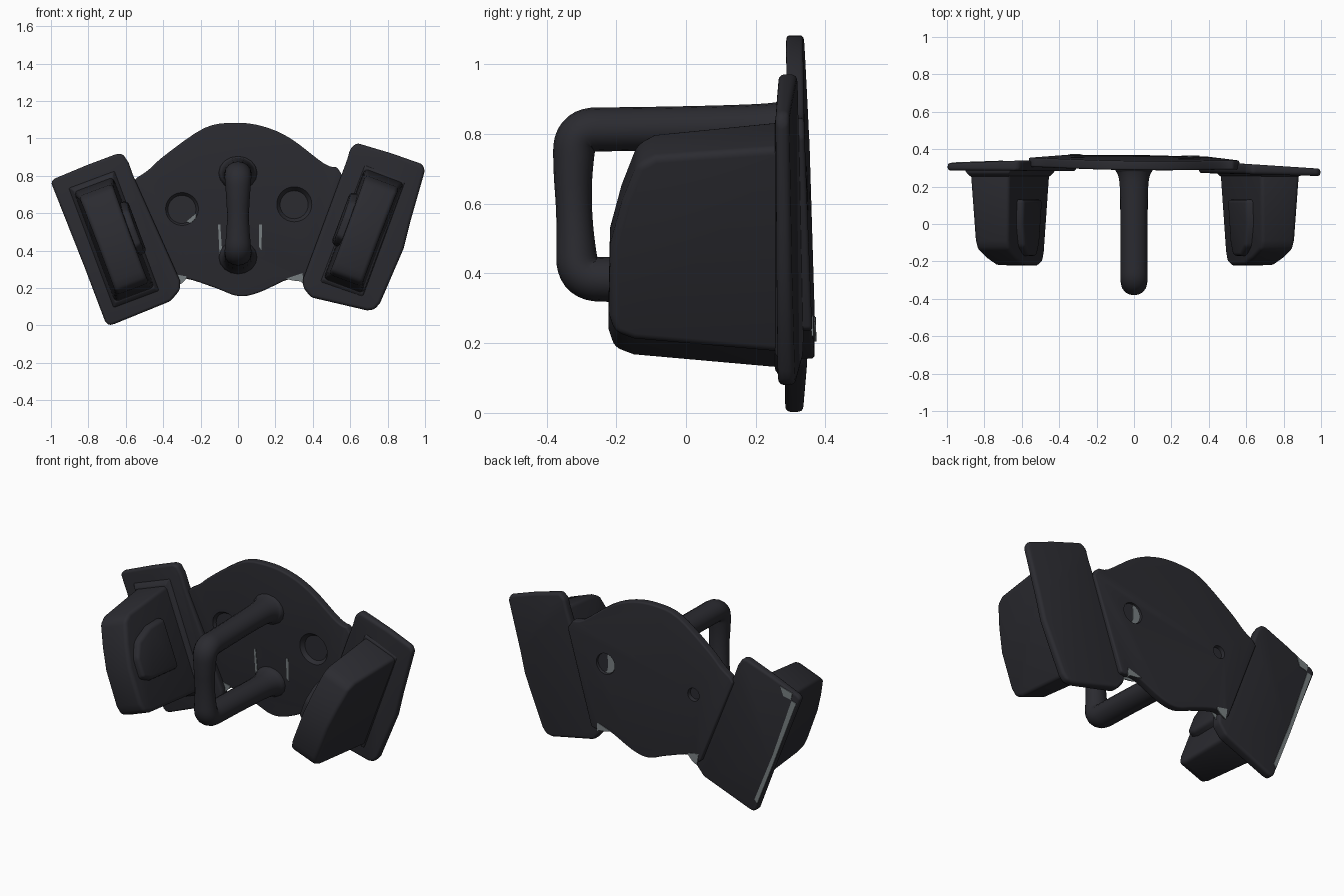
import bpy, bmesh, math
from mathutils import Vector

if "Cube" in bpy.data.objects:
    bpy.data.objects.remove(bpy.data.objects["Cube"])


def material(name, rgb):
    m = bpy.data.materials.new(name)
    m.diffuse_color = (*rgb, 1)
    m.use_nodes = True
    m.node_tree.nodes["Principled BSDF"].inputs["Base Color"].default_value = m.diffuse_color
    return m


charcoal = material("charcoal", (0.024, 0.024, 0.030))
grey = material("worn grey", (0.19, 0.215, 0.225))


def select(ob):
    bpy.ops.object.select_all(action='DESELECT')
    ob.select_set(True)
    bpy.context.view_layer.objects.active = ob


def finish(ob, bevel=0.0, segments=4, cutters=(), angle=35, mat=charcoal):
    """Round the edges, cut the recesses, then shade smooth."""
    ob.data.materials.clear()
    ob.data.materials.append(mat)
    select(ob)
    if bevel:
        m = ob.modifiers.new("round", 'BEVEL')
        m.width, m.segments = bevel, segments
        m.limit_method, m.angle_limit = 'ANGLE', math.radians(25)
        bpy.ops.object.modifier_apply(modifier=m.name)
    for c in cutters:
        m = ob.modifiers.new("cut", 'BOOLEAN')
        m.operation, m.solver, m.object = 'DIFFERENCE', 'EXACT', c
        bpy.ops.object.modifier_apply(modifier=m.name)
        bpy.data.objects.remove(c)
    bpy.ops.object.shade_smooth_by_angle(angle=math.radians(angle))


def prism(name, points, place):
    """Prism between two copies of an outline; place(a, b, end) gives positions."""
    bm = bmesh.new()
    rings = [[bm.verts.new(place(a, b, end)) for a, b in points] for end in (0, 1)]
    n = len(points)
    bm.faces.new(rings[0])
    bm.faces.new(rings[1][::-1])
    for i in range(n):
        j = (i + 1) % n
        bm.faces.new((rings[0][j], rings[0][i], rings[1][i], rings[1][j]))
    bmesh.ops.recalc_face_normals(bm, faces=bm.faces)
    me = bpy.data.meshes.new(name)
    bm.to_mesh(me)
    bm.free()
    ob = bpy.data.objects.new(name, me)
    bpy.context.collection.objects.link(ob)
    return ob


def spline(pts, steps=4):
    """Smooth open curve through the points."""
    p = [Vector(q) for q in [pts[0]] + pts + [pts[-1]]]
    out = []
    for i in range(1, len(p) - 2):
        a, b, c, d = p[i - 1:i + 3]
        for s in range(steps):
            t = s / steps
            out.append(0.5 * (2 * b + (c - a) * t + (2 * a - 5 * b + 4 * c - d) * t * t
                              + (3 * b - a - 3 * c + d) * t ** 3))
    return [tuple(v) for v in out] + [pts[-1]]


def disc_cutter(x, z, y0, y1, r0, r1):
    bpy.ops.mesh.primitive_cone_add(vertices=40, radius1=r1, radius2=r0, depth=y1 - y0,
                                    location=(x, (y0 + y1) / 2, z),
                                    rotation=(math.pi / 2, 0, 0))
    ob = bpy.context.object
    ob.hide_render = True
    return ob


# front (e=0) and back (e=1) depth of the plate and of the flanges
def plate_y(x, z, e):
    return (0.288, 0.337)[e] + (1.08 - z) * 0.035 - 0.012 * x


def flange_y(x, z, e):
    return (0.275, 0.328)[e] - 0.015 * x - (0.01, 0.05)[e] * (abs(x) - 0.65)


# centre plate: domed top, bulging bottom, leaning slightly, with round dimples
top = spline([(-0.54, 0.79), (-0.48, 0.83), (-0.39, 0.91), (-0.18, 1.055), (-0.02, 1.083),
              (0.13, 1.065), (0.28, 1.0), (0.46, 0.865), (0.53, 0.845)])
bottom = spline([(0.36, 0.235), (0.28, 0.25), (0.11, 0.175), (0.0, 0.157),
                 (-0.12, 0.20), (-0.28, 0.25), (-0.34, 0.22)])
outline = [(-0.565, 0.76)] + top + [(0.565, 0.79), (0.39, 0.24)] + bottom + [(-0.36, 0.24)]
plate = prism("centre_plate", outline, lambda x, z, e: (x, plate_y(x, z, e), z))
cuts = []
for x, z, r in ((-0.30, 0.62, 0.035), (0.30, 0.645, 0.06)):
    cuts.append(disc_cutter(x, z, 0.25, 0.325, 0.13, 0.075))    # front dimple
    cuts.append(disc_cutter(x, z, 0.335, 0.40, r, r + 0.012))   # rear dimple
finish(plate, 0.016, cutters=cuts)

# side flanges: tilted rounded slabs
flanges = {
    "left_flange": [(-1.0, 0.765), (-0.98, 0.785), (-0.80, 0.86), (-0.645, 0.918), (-0.615, 0.915),
                    (-0.585, 0.87), (-0.56, 0.80), (-0.31, 0.24), (-0.31, 0.19), (-0.36, 0.13),
                    (-0.66, 0.008), (-0.69, 0.0), (-0.71, 0.02), (-0.82, 0.31)],
    "right_flange": [(0.635, 0.975), (0.60, 0.945), (0.585, 0.89), (0.345, 0.24), (0.35, 0.20),
                     (0.39, 0.15), (0.69, 0.08), (0.73, 0.085), (0.76, 0.12), (0.885, 0.41),
                     (0.92, 0.55), (1.0, 0.83), (0.985, 0.862), (0.82, 0.92)],
}
for name, pts in flanges.items():
    finish(prism(name, pts, lambda x, z, e: (x, flange_y(x, z, e), z)), 0.018)

# side blocks: drafted housings with sloping upper nose, base fillet and inner bump
block = [(0.30, 0.325), (-0.09, 0.29), (-0.14, 0.262), (-0.185, 0.14), (-0.218, 0.01),
         (-0.222, -0.20), (-0.205, -0.255), (-0.15, -0.275), (0.30, -0.31)]
fillet = [(0.30, 0.352), (0.272, 0.347), (0.255, 0.327), (0.255, -0.311),
          (0.272, -0.33), (0.30, -0.336)]
bump = [(0.13, 0.21), (0.0, 0.205), (-0.12, 0.15), (-0.17, 0.05), (-0.17, -0.09),
        (-0.10, -0.13), (0.13, -0.15)]
tilt = math.radians(20.5)
for label, side, cx, cz in (("left", -1, -0.66, 0.452), ("right", 1, 0.67, 0.498)):
    def place(u, y, v, side=side, cx=cx, cz=cz):
        # u runs outward across the block, v runs up its length
        return (cx + side * (u * math.cos(tilt) + v * math.sin(tilt)), y,
                cz - u * math.sin(tilt) + v * math.cos(tilt))

    def half(y):
        return 0.09 + 0.045 * (y + 0.22)

    body = prism(label + "_block", block,
                 lambda y, v, e: place((-1, 1)[e] * half(y), y, v))
    finish(body, 0.022)
    base = prism(label + "_block_fillet", fillet,
                 lambda y, v, e: place((-1, 1)[e] * (0.112 + max(0, y - 0.255) * 0.6), y, v))
    finish(base, 0.006, 3)
    pad = prism(label + "_block_bump", bump, lambda y, v, e: place(
        -(half(y) + 0.036) if e == 0 else 0, y, 0.03 + (v - 0.03) * (0.8 if e == 0 else 1)))
    finish(pad, 0.018, 3)

# handle: one bent tube, flared where it meets the plate
path = [(0.325, 0.815, 1.5), (0.285, 0.815, 1.4), (0.265, 0.818, 1.15), (0.20, 0.82, 1.02),
        (0.0, 0.817, 0.98), (-0.20, 0.814, 0.98), (-0.318, 0.812, 1.0), (-0.325, 0.69, 0.87),
        (-0.322, 0.60, 0.8), (-0.318, 0.51, 0.83), (-0.31, 0.385, 1.0), (-0.19, 0.382, 1.0),
        (0.0, 0.375, 1.0), (0.21, 0.365, 1.02), (0.275, 0.365, 1.15), (0.305, 0.365, 1.4),
        (0.345, 0.365, 1.5)]
cu = bpy.data.curves.new("handle", 'CURVE')
cu.dimensions = '3D'
cu.bevel_depth, cu.bevel_resolution = 0.064, 6
sp = cu.splines.new('NURBS')
sp.points.add(len(path) - 1)
for p, (y, z, r) in zip(sp.points, path):
    p.co = (0, y, z, 1)
    p.radius = r
sp.use_endpoint_u = True
sp.order_u = 3
sp.resolution_u = 8
handle = bpy.data.objects.new("handle", cu)
bpy.context.collection.objects.link(handle)
select(handle)
bpy.ops.object.convert(target='MESH')
handle = bpy.context.object
for v in handle.data.vertices:
    v.co.x *= 1.14
finish(handle, angle=60)


# worn grey patches: thin plates lying on a surface
def patch(name, pts, depth, end):
    off = (-0.003, 0.003)[end]
    ob = prism(name, pts, lambda x, z, e: (x, depth(x, z, end) + (off if e else -off), z))
    finish(ob, mat=grey)


patch("edge_wear", [(-0.975, 0.735), (-0.945, 0.745), (-0.82, 0.38), (-0.70, 0.08),
                    (-0.718, 0.06), (-0.82, 0.32)], flange_y, 1)
patch("corner_wear", [(-0.95, 0.79), (-0.87, 0.815), (-0.89, 0.76), (-0.94, 0.75)], flange_y, 1)
for end, side in ((0, "front"), (1, "rear")):
    patch(side + "_left_notch_wear", [(-0.345, 0.275), (-0.275, 0.262), (-0.28, 0.245),
                                      (-0.30, 0.225), (-0.335, 0.205)], plate_y, end)
    patch(side + "_right_notch_wear", [(0.255, 0.250), (0.345, 0.28), (0.35, 0.22),
                                       (0.335, 0.235), (0.29, 0.24)], plate_y, end)
patch("left_slit_wear", [(-0.107, 0.54), (-0.095, 0.54), (-0.083, 0.37), (-0.099, 0.38)],
      plate_y, 0)
patch("right_slit_wear", [(0.113, 0.54), (0.128, 0.54), (0.126, 0.40), (0.113, 0.42)], plate_y, 0)
patch("dimple_wear", [(-0.28, 0.555), (-0.225, 0.60), (-0.225, 0.565), (-0.25, 0.545)],
      lambda x, z, e: plate_y(x, z, e) + 0.004, 0)
# grey crescent inside the larger rear dimple
arc = [math.radians(a) for a in range(100, 281, 20)]
patch("rear_dimple_wear",
      [(0.30 + 0.058 * math.cos(a), 0.645 + 0.058 * math.sin(a)) for a in arc]
      + [(0.30 + 0.01 * math.cos(a), 0.645 + 0.048 * math.sin(a)) for a in arc[-2:0:-1]],
      lambda x, z, e: 0.336, 1)
